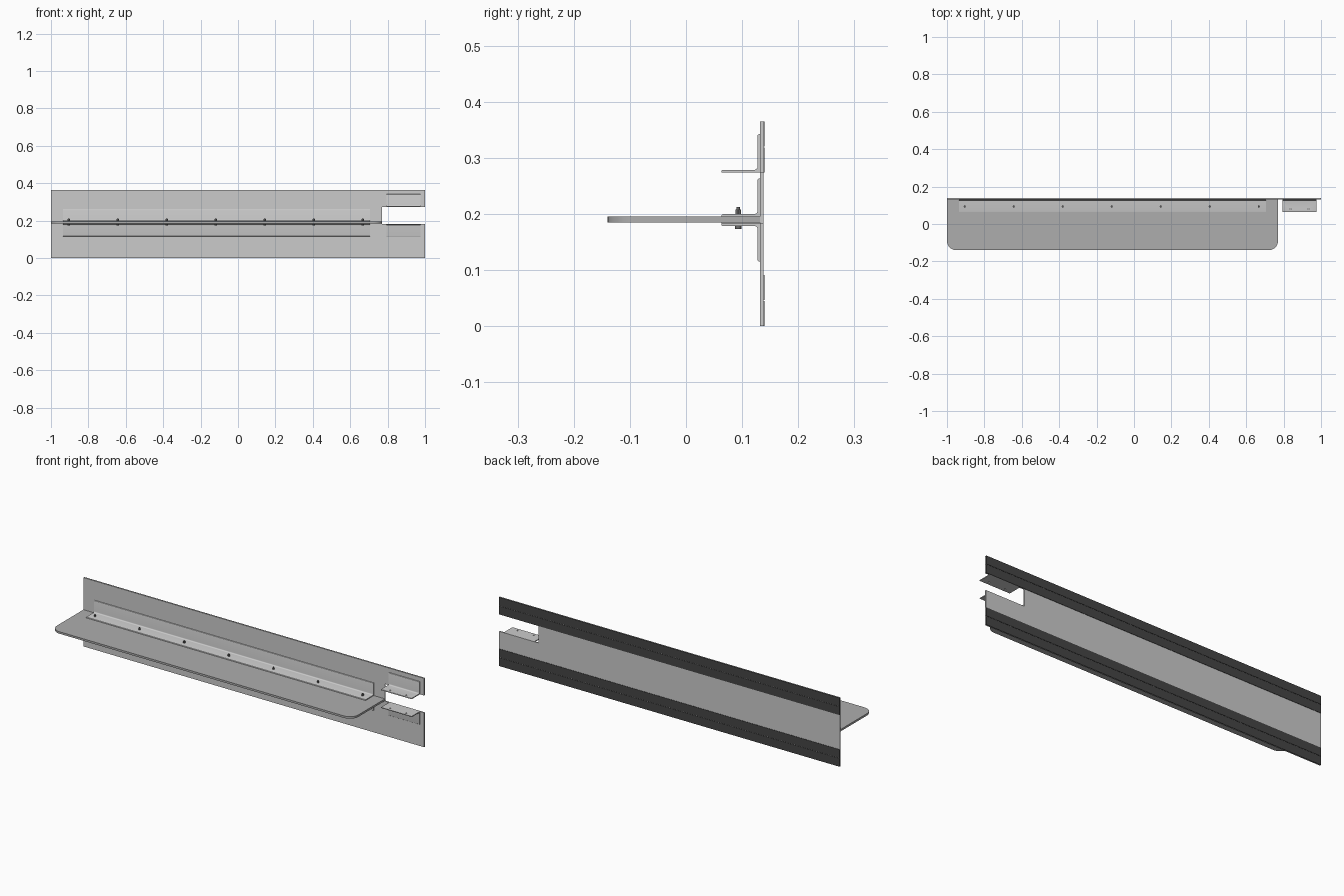
import bpy, bmesh
from math import sin, cos, pi

if "Cube" in bpy.data.objects:
    bpy.data.objects.remove(bpy.data.objects["Cube"])


def material(name, v):
    m = bpy.data.materials.new(name)
    m.diffuse_color = (v, v, v, 1)
    m.use_nodes = True
    m.node_tree.nodes["Principled BSDF"].inputs["Base Color"].default_value = m.diffuse_color
    return m


SHELF = material("shelf_grey", 0.42)
TAPE = material("tape_dark", 0.06)
BOLT = material("bolt_grey", 0.15)


def prism(name, pts, a, b, axis, mat=None):
    """Extrude a 2D outline from a to b along x, y or z."""
    place = {"x": lambda p, t: (t, p[0], p[1]),
             "y": lambda p, t: (p[0], t, p[1]),
             "z": lambda p, t: (p[0], p[1], t)}[axis]
    bm = bmesh.new()
    face = bm.faces.new([bm.verts.new(place(p, a)) for p in pts])
    end = bmesh.ops.extrude_face_region(bm, geom=[face])["geom"]
    shift = place((0, 0), b - a)
    bmesh.ops.translate(bm, vec=shift, verts=[v for v in end if isinstance(v, bmesh.types.BMVert)])
    bmesh.ops.recalc_face_normals(bm, faces=bm.faces)
    me = bpy.data.meshes.new(name)
    bm.to_mesh(me)
    bm.free()
    ob = bpy.data.objects.new(name, me)
    bpy.context.collection.objects.link(ob)
    if mat:
        me.materials.append(mat)
    return ob


def arc(cx, cy, r, a0, a1, n=8):
    return [(cx + r * cos(a0 + (a1 - a0) * i / n), cy + r * sin(a0 + (a1 - a0) * i / n))
            for i in range(n + 1)]


def circle(cx, cy, r, n):
    return arc(cx, cy, r, 0, 2 * pi * (n - 1) / n, n - 1)


def smooth(ob):
    bpy.ops.object.select_all(action='DESELECT')
    bpy.context.view_layer.objects.active = ob
    ob.select_set(True)
    bpy.ops.object.shade_smooth_by_angle()


Y_PLATE = 0.132
Y_BACK = 0.138

# Back plate with the rectangular notch at its right end
prism("back_plate", [(-1, 0), (1, 0), (1, 0.183), (0.77, 0.183), (0.77, 0.274),
                     (1, 0.274), (1, 0.365), (-1, 0.365)], Y_PLATE, Y_BACK, "y")

# Paired dark adhesive strips on the back
for i, z in enumerate((0.0, 0.0465, 0.274, 0.3205)):
    prism(f"back_strip_{i + 1}", [(-1, z), (1, z), (1, z + 0.0445), (-1, z + 0.0445)],
          Y_BACK, 0.14, "y", TAPE)

# Shelf board with rounded front corners
R = 0.05
outline = ([(0.77, Y_PLATE), (-1, Y_PLATE)]
           + arc(-1 + R, -0.14 + R, R, pi, 1.5 * pi)
           + arc(0.77 - R, -0.14 + R, R, 1.5 * pi, 2 * pi))
smooth(prism("shelf", outline, 0.1845, 0.195, "z", SHELF))


# L-shaped angles; up = 1 stands above its flat leg, -1 hangs below
def angle(name, x0, x1, z, up):
    t, leg, f = 0.0045, 0.068, 0.006
    y0, yv = Y_PLATE - leg - 0.001, Y_PLATE - t
    pts = ([(Y_PLATE, 0), (Y_PLATE, leg)]
           + arc(yv + 0.003, leg - 0.003, 0.003, pi / 2, pi, 3)
           + arc(yv - f, t + f, f, 0, -pi / 2, 5)
           + arc(y0 + 0.003, t - 0.003, 0.003, pi / 2, pi, 3)
           + [(y0, 0)])
    return prism(name, [(y, z + up * h) for y, h in pts], x0, x1, "x")


smooth(angle("upper_long_angle", -0.935, 0.705, 0.195, 1))
smooth(angle("lower_long_angle", -0.935, 0.705, 0.1845, -1))

# Short angles at the notch, each with two screw holes
for label, z, up in (("upper", 0.274, 1), ("lower", 0.183, -1)):
    ob = angle(f"{label}_short_angle", 0.795, 0.975, z, up)
    for i, x in enumerate((0.837, 0.933)):
        cut = prism(f"{label}_hole_cutter_{i + 1}", circle(x, 0.08, 0.004, 16),
                    z - 0.01, z + 0.01, "z")
        cut.hide_render = True
        cut.hide_set(True)
        mod = ob.modifiers.new("hole", "BOOLEAN")
        mod.operation = "DIFFERENCE"
        mod.solver = "EXACT"
        mod.object = cut
    smooth(ob)

# Bolts clamping the shelf between the long angles
for i in range(7):
    x, y = -0.905 + 0.262 * i, 0.093
    smooth(prism(f"bolt_shank_{i + 1}", circle(x, y, 0.003, 16), 0.176, 0.212, "z", BOLT))
    prism(f"bolt_nut_{i + 1}", circle(x, y, 0.0058, 6), 0.1995, 0.208, "z", BOLT)
    smooth(prism(f"bolt_head_{i + 1}", circle(x, y, 0.0055, 16), 0.1735, 0.18, "z", BOLT))
